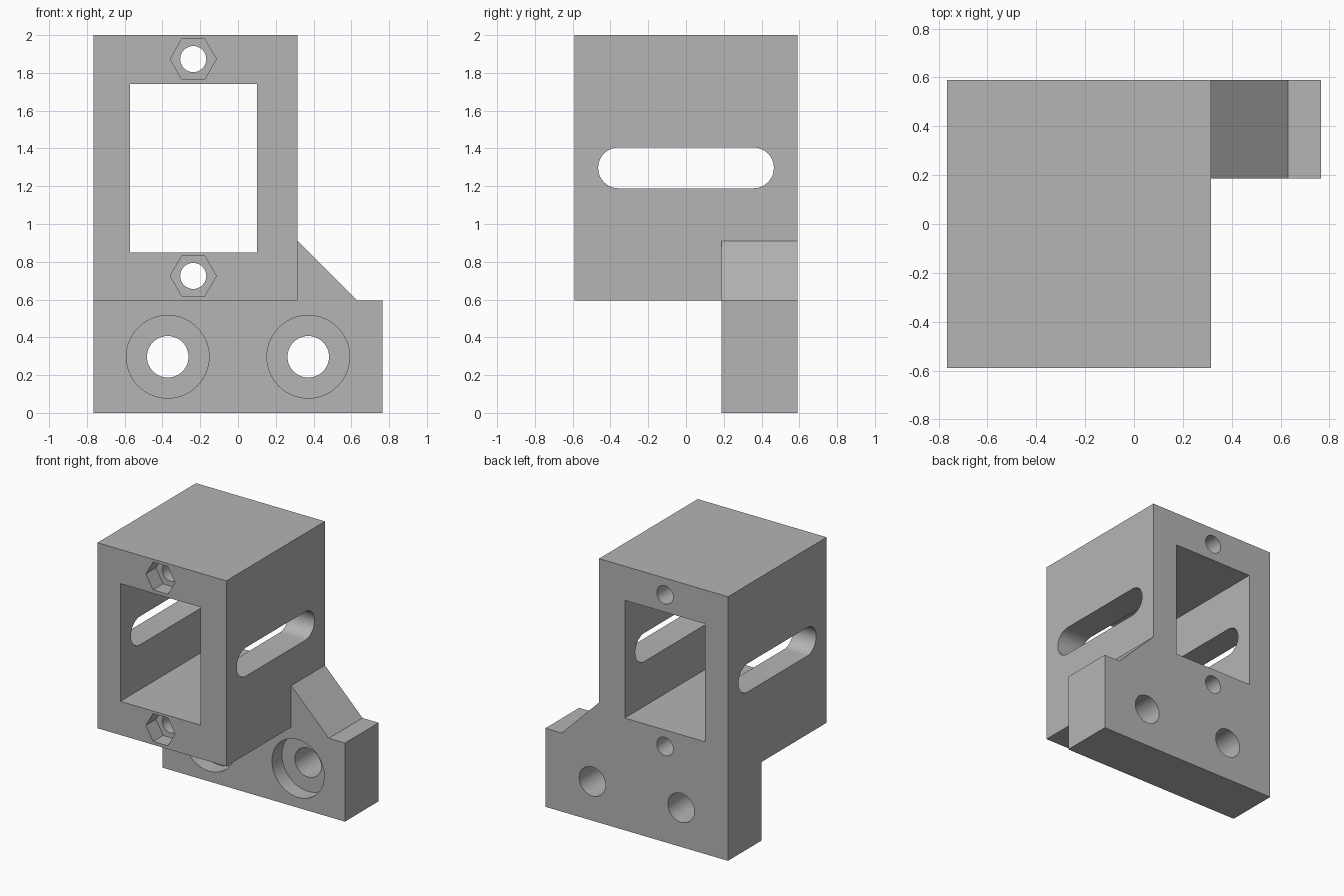
import bpy
import bmesh
import math
from mathutils import Vector

old = bpy.data.objects.get("Cube")
if old:
    bpy.data.objects.remove(old, do_unlink=True)

grey = bpy.data.materials.new("plain grey")
grey.use_nodes = True
colour = (0.46, 0.46, 0.46, 1)
grey.diffuse_color = colour
grey.node_tree.nodes["Principled BSDF"].inputs["Base Color"].default_value = colour

LEFT, RIGHT = -0.765, 0.765      # base plate sides
SIDE = 0.315                     # right face of the housing
FRONT, BACK = -0.59, 0.59
PLATE_FRONT = 0.187
PLATE_TOP, TOP = 0.595, 2.0
RECESS = 0.12                    # depth of nut pockets and counterbores


def prism(name, points, start, depth):
    """Extrude a closed outline along a depth vector."""
    bm = bmesh.new()
    face = bm.faces.new([bm.verts.new(Vector(p) + Vector(start)) for p in points])
    new = bmesh.ops.extrude_face_region(bm, geom=[face])["geom"]
    verts = [v for v in new if isinstance(v, bmesh.types.BMVert)]
    bmesh.ops.translate(bm, verts=verts, vec=depth)
    bmesh.ops.recalc_face_normals(bm, faces=bm.faces)
    mesh = bpy.data.meshes.new(name)
    bm.to_mesh(mesh)
    bm.free()
    mesh.materials.append(grey)
    obj = bpy.data.objects.new(name, mesh)
    bpy.context.collection.objects.link(obj)
    return obj


def box(name, low, high):
    (x0, y0, z0), (x1, y1, z1) = low, high
    outline = [(x0, 0, z0), (x1, 0, z0), (x1, 0, z1), (x0, 0, z1)]
    return prism(name, outline, (0, y0, 0), (0, y1 - y0, 0))


def bore(name, x, z, radius, sides, y0, y1):
    """Round or hexagonal cutter running front to back."""
    ring = [(x + radius * math.cos(math.tau * i / sides), 0,
             z + radius * math.sin(math.tau * i / sides)) for i in range(sides)]
    return prism(name, ring, (0, y0, 0), (0, y1 - y0, 0))


def cut(cutter):
    mod = body.modifiers.new("cut", 'BOOLEAN')
    mod.operation = 'DIFFERENCE'
    mod.solver = 'EXACT'
    mod.object = cutter
    bpy.ops.object.modifier_apply(modifier=mod.name)
    bpy.data.objects.remove(cutter, do_unlink=True)


# Whole front silhouette: plate, sloped gusset and housing
outline = [(LEFT, 0), (RIGHT, 0), (RIGHT, PLATE_TOP), (0.63, PLATE_TOP),
           (SIDE, 0.91), (SIDE, TOP), (LEFT, TOP)]
body = prism("motor_bracket", [(x, 0, z) for x, z in outline],
             (0, FRONT, 0), (0, BACK - FRONT, 0))
bpy.ops.object.select_all(action='DESELECT')
bpy.context.view_layer.objects.active = body
body.select_set(True)

# Leave the plate and gusset only at the back
cut(box("under_clearance", (-1, -1, -1), (1, PLATE_FRONT, PLATE_TOP)))
cut(box("side_clearance", (SIDE, -1, 0.5), (1, PLATE_FRONT, 1)))

# Rectangular window through the housing
cut(box("window", (-0.572, -1, 0.85), (0.1, 1, 1.742)))

# Rounded slot across both side walls
slot_z, slot_r, slot_half, steps = 1.297, 0.108, 0.357, 24
slot = []
for end in (1, -1):
    for i in range(steps + 1):
        a = math.pi * i / steps - math.pi / 2
        slot.append((0, end * (slot_half + slot_r * math.cos(a)),
                     slot_z + end * slot_r * math.sin(a)))
cut(prism("slot", slot, (-1, 0, 0), (2, 0, 0)))

# Screw holes with hexagonal nut pockets
for z in (0.725, 1.873):
    cut(bore("screw_hole", -0.237, z, 0.069, 48, -1, 1))
    cut(bore("nut_pocket", -0.237, z, 0.122, 6, -1, FRONT + RECESS))

# Counterbored mounting holes in the plate
for x in (-0.372, 0.372):
    cut(bore("mount_hole", x, 0.297, 0.11, 48, 0, 1))
    cut(bore("counterbore", x, 0.297, 0.219, 64, 0, PLATE_FRONT + RECESS))

bpy.ops.object.shade_smooth_by_angle(angle=math.radians(30))
